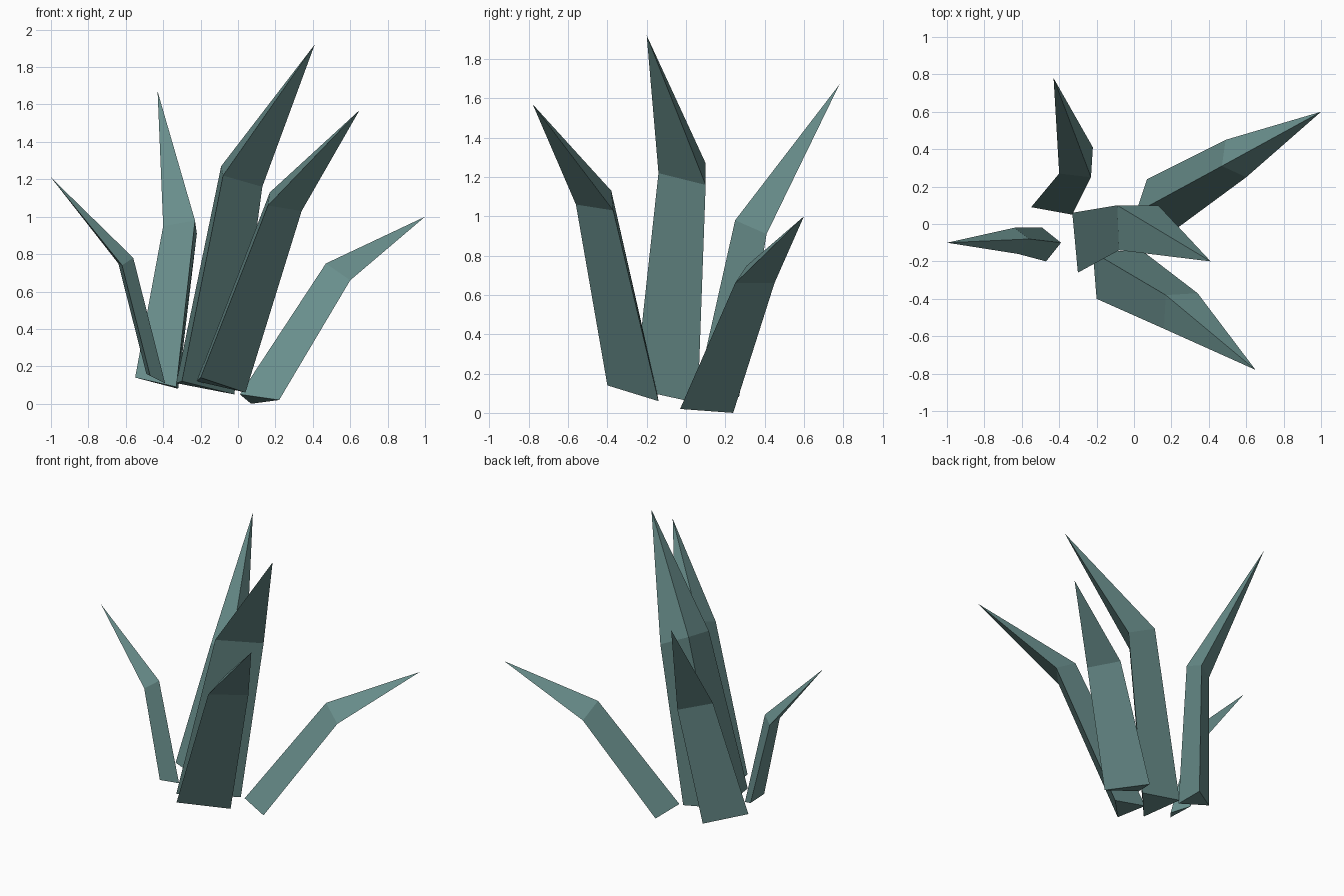
import bpy
import bmesh
from mathutils import Vector

# Remove the default cube only
default_cube = bpy.data.objects.get("Cube")
if default_cube:
    bpy.data.objects.remove(default_cube, do_unlink=True)

# Single dusty teal leaf colour
LEAF_COLOUR = (0.14, 0.27, 0.26, 1.0)
leaf_material = bpy.data.materials.new("dusty_teal_leaf")
leaf_material.use_nodes = True
leaf_material.diffuse_color = LEAF_COLOUR
leaf_shader = leaf_material.node_tree.nodes["Principled BSDF"]
leaf_shader.inputs["Base Color"].default_value = LEAF_COLOUR
leaf_shader.inputs["Roughness"].default_value = 0.8


def build_leaf(name, base_ring, bend_ring, tip_point):
    """Three-sided blade: a tapering stem that bends, then runs to a point."""
    mesh_builder = bmesh.new()
    base = [mesh_builder.verts.new(Vector(point)) for point in base_ring]
    bend = [mesh_builder.verts.new(Vector(point)) for point in bend_ring]
    tip = mesh_builder.verts.new(Vector(tip_point))

    # Stem sides and pointed end
    for index in range(len(base)):
        following = (index + 1) % len(base)
        mesh_builder.faces.new((base[index], base[following],
                                bend[following], bend[index]))
        mesh_builder.faces.new((bend[index], bend[following], tip))

    # Closed foot
    mesh_builder.faces.new(list(reversed(base)))
    bmesh.ops.recalc_face_normals(mesh_builder, faces=mesh_builder.faces[:])

    mesh = bpy.data.meshes.new(name)
    mesh_builder.to_mesh(mesh)
    mesh_builder.free()
    mesh.materials.append(leaf_material)
    leaf = bpy.data.objects.new(name, mesh)
    bpy.context.scene.collection.objects.link(leaf)
    return leaf


# Each ring lists the ridge first, then the two outer edges of the blade
build_leaf(
    name="tall_centre_leaf",
    base_ring=[(-.33, .06, .11), (-.3, -.26, .12), (-.02, .06, .05)],
    bend_ring=[(-.09, .1, 1.27), (-.08, -.14, 1.22), (.13, .1, 1.16)],
    tip_point=(.41, -.2, 1.92),
)
build_leaf(
    name="front_leaf",
    base_ring=[(-.22, -.15, .12), (-.2, -.4, .14), (.04, -.14, .06)],
    bend_ring=[(.17, -.38, 1.13), (.16, -.56, 1.06), (.34, -.37, 1.03)],
    tip_point=(.65, -.78, 1.57),
)
build_leaf(
    name="back_leaf",
    base_ring=[(-.33, .05, .09), (-.32, .27, .08), (-.55, .09, .14)],
    bend_ring=[(-.23, .25, .98), (-.22, .41, .91), (-.4, .27, .95)],
    tip_point=(-.43, .78, 1.67),
)
build_leaf(
    name="left_leaf",
    base_ring=[(.01, .06, .05), (.22, -.03, .02), (.07, .24, 0)],
    bend_ring=[(.47, .31, .75), (.6, .25, .66), (.49, .45, .66)],
    tip_point=(1, .6, 1),
)
build_leaf(
    name="small_right_leaf",
    base_ring=[(-.39, -.1, .11), (-.49, -.02, .16), (-.47, -.2, .15)],
    bend_ring=[(-.56, -.08, .78), (-.64, -.02, .75), (-.62, -.16, .74)],
    tip_point=(-1, -.1, 1.21),
)
